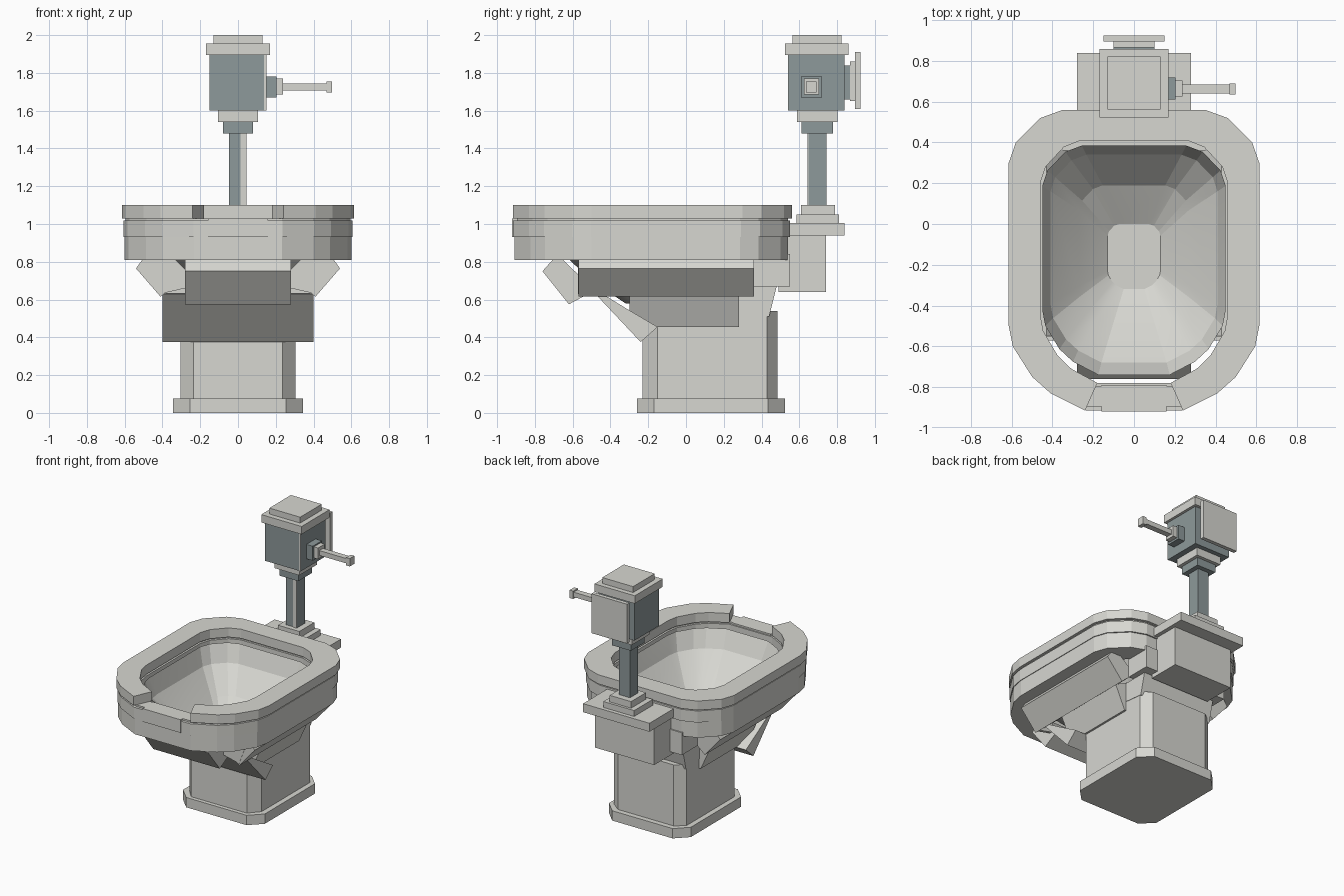
import bpy, bmesh, math

if "Cube" in bpy.data.objects:
    bpy.data.objects.remove(bpy.data.objects["Cube"])


def material(name, rgb):
    m = bpy.data.materials.new(name)
    m.diffuse_color = (*rgb, 1)
    m.use_nodes = True
    m.node_tree.nodes["Principled BSDF"].inputs["Base Color"].default_value = m.diffuse_color
    return m


PORCELAIN = material("warm_grey", (0.68, 0.68, 0.64))
METAL = material("blue_grey", (0.27, 0.32, 0.325))


def finish(name, bm, mat):
    bmesh.ops.recalc_face_normals(bm, faces=bm.faces)
    me = bpy.data.meshes.new(name)
    bm.to_mesh(me)
    bm.free()
    me.materials.append(mat)
    ob = bpy.data.objects.new(name, me)
    bpy.context.collection.objects.link(ob)
    return ob


def prism(name, pts, axis, lo, hi, mat=PORCELAIN):
    """Extrude a 2D profile along an axis from lo to hi."""
    def place(p, d):
        return {"x": (d, *p), "y": (p[0], d, p[1]), "z": (*p, d)}[axis]
    bm = bmesh.new()
    a = [bm.verts.new(place(p, lo)) for p in pts]
    b = [bm.verts.new(place(p, hi)) for p in pts]
    n = len(pts)
    bm.faces.new(a)
    bm.faces.new(b)
    for i in range(n):
        j = (i + 1) % n
        bm.faces.new((a[i], a[j], b[j], b[i]))
    return finish(name, bm, mat)


def box(name, x0, x1, y0, y1, z0, z1, mat=PORCELAIN):
    return prism(name, [(x0, y0), (x1, y0), (x1, y1), (x0, y1)], "z", z0, z1, mat)


# Right half of the oval outline, front to back
HALF = [(.24, -.915), (.41, -.83), (.50, -.75), (.595, -.60), (.615, -.50),
        (.615, .30), (.58, .40), (.46, .52), (.35, .56)]


def oval(hx, y0, y1):
    """Outline fitted to a half width and a depth range."""
    right = [(x * hx / .615, y0 + (y + .915) / 1.475 * (y1 - y0)) for x, y in HALF]
    return right + [(-x, y) for x, y in reversed(right)]


def ring(name, outer, inner, z0, z1, closed=True):
    """Flat band between two outlines; open bands leave a gap at the front."""
    bm = bmesh.new()
    loops = [[bm.verts.new((x, y, z)) for x, y in pts]
             for pts, z in ((outer, z0), (outer, z1), (inner, z1), (inner, z0))]
    n = len(outer)
    for i in range(n if closed else n - 1):
        j = (i + 1) % n
        for k in range(4):
            a, b = loops[k], loops[(k + 1) % 4]
            bm.faces.new((a[i], a[j], b[j], b[i]))
    if not closed:
        for i in (0, n - 1):
            bm.faces.new([l[i] for l in loops])
    return finish(name, bm, PORCELAIN)


# Seat and rim
opening = oval(.46, -.78, .41)
ring("seat", oval(.615, -.915, .56), opening, 1.03, 1.10, closed=False)
ring("seat_gap", oval(.595, -.895, .54), oval(.475, -.795, .425), 1.018, 1.03)
ring("rim_upper", oval(.605, -.915, .55), opening, .93, 1.018)
ring("rim_lower", oval(.60, -.908, .54), opening, .81, .93)
box("rim_front_plate", -.16, .16, -.92, -.79, .93, 1.03)

# Bowl basin, a funnel lofted through shrinking outlines
bm = bmesh.new()
loops = []
for hx, y0, y1, z in ((.45, -.74, .385, 1.0), (.41, -.68, .34, .87),
                      (.27, -.50, .19, .70), (.13, -.32, 0, .58)):
    loops.append([bm.verts.new((x, y, z)) for x, y in oval(hx, y0, y1)])
for a, b in zip(loops, loops[1:]):
    for i in range(len(a)):
        j = (i + 1) % len(a)
        bm.faces.new((a[i], a[j], b[j], b[i]))
bm.faces.new(loops[-1])
basin = finish("basin", bm, PORCELAIN)
if basin.data.polygons[-1].normal.z < 0:
    basin.data.flip_normals()
bpy.context.view_layer.objects.active = basin
basin.select_set(True)
bpy.ops.object.shade_smooth_by_angle(angle=math.radians(12))

# Slanted blocks under the bowl
prism("front_upper_block", [(-.76, .75), (-.62, .575), (-.48, .65), (-.60, .76), (-.68, .84)],
      "x", -.28, .28)
prism("front_lower_block", [(-.48, .63), (-.24, .375), (-.15, .455), (-.32, .555), (-.45, .635)],
      "x", -.40, .40)
for s, side in ((1, "right"), (-1, "left")):
    upper = [(.41, .615), (.54, .765), (.50, .82), (.43, .82), (.30, .71)]
    lower = [(.40, .63), (.32, .455), (.20, .455), (.20, .58), (.30, .68)]
    corner = [(.41, .63), (.28, .66), (.27, .75), (.35, .83), (.48, .82)]
    prism(side + "_upper_block", [(s * x, z) for x, z in upper], "y", -.57, .36)
    prism(side + "_lower_block", [(s * x, z) for x, z in lower], "y", -.30, .28)
    prism(side + "_corner_plate", [(s * x, z) for x, z in corner], "y", -.572, -.55)
prism("back_wedge", [(.24, .53), (.44, .51), (.48, .67), (.28, .67)], "x", -.308, .308)
box("back_block", -.35, .35, .36, .55, .67, .84)


# Pedestal and foot with chamfered corners
def octagon(hx, cx, y0, y1, cf, cb):
    r = [(cx, y0), (hx, y0 + cf), (hx, y1 - cb), (cx, y1)]
    return r + [(-x, y) for x, y in reversed(r)]


prism("pedestal", octagon(.305, .235, -.23, .485, .08, .055), "z", .075, .54)
prism("foot", octagon(.345, .255, -.26, .525, .09, .09), "z", 0, .075)

# Rear supply box and risers
box("supply_box", -.25, .25, .49, .74, .64, .94)
box("supply_lid", -.28, .28, .50, .84, .94, 1.005)
box("riser_lower", -.13, .13, .585, .81, 1.005, 1.05)
box("riser_upper", -.09, .09, .61, .79, 1.05, 1.10)

# Pipe and flush valve
box("pipe", -.048, .044, .648, .743, 1.10, 1.48, METAL)
box("pipe_strip", .014, .044, .643, .648, 1.10, 1.48)
box("collar_lower", -.08, .08, .612, .778, 1.48, 1.54, METAL)
box("collar_upper", -.105, .105, .588, .803, 1.54, 1.60)
box("valve_body", -.152, .15, .543, .838, 1.60, 1.90, METAL)
box("valve_strip", .137, .15, .539, .543, 1.60, 1.90)
box("valve_cap", -.17, .17, .523, .86, 1.895, 1.955)
box("valve_top", -.13, .13, .563, .823, 1.955, 2.0)

# Flat cover behind the valve
box("cover_neck", -.10, .10, .838, .867, 1.66, 1.84, METAL)
box("cover_collar", -.10, .10, .867, .895, 1.65, 1.86)
box("cover_plate", -.15, .15, .895, .925, 1.61, 1.91)

# Flush lever
box("lever_mount", .15, .203, .61, .72, 1.67, 1.78, METAL)
box("lever_collar", .203, .238, .625, .705, 1.685, 1.77)
box("lever_rod", .238, .468, .64, .685, 1.708, 1.745)
box("lever_tip", .468, .498, .635, .69, 1.695, 1.755)
